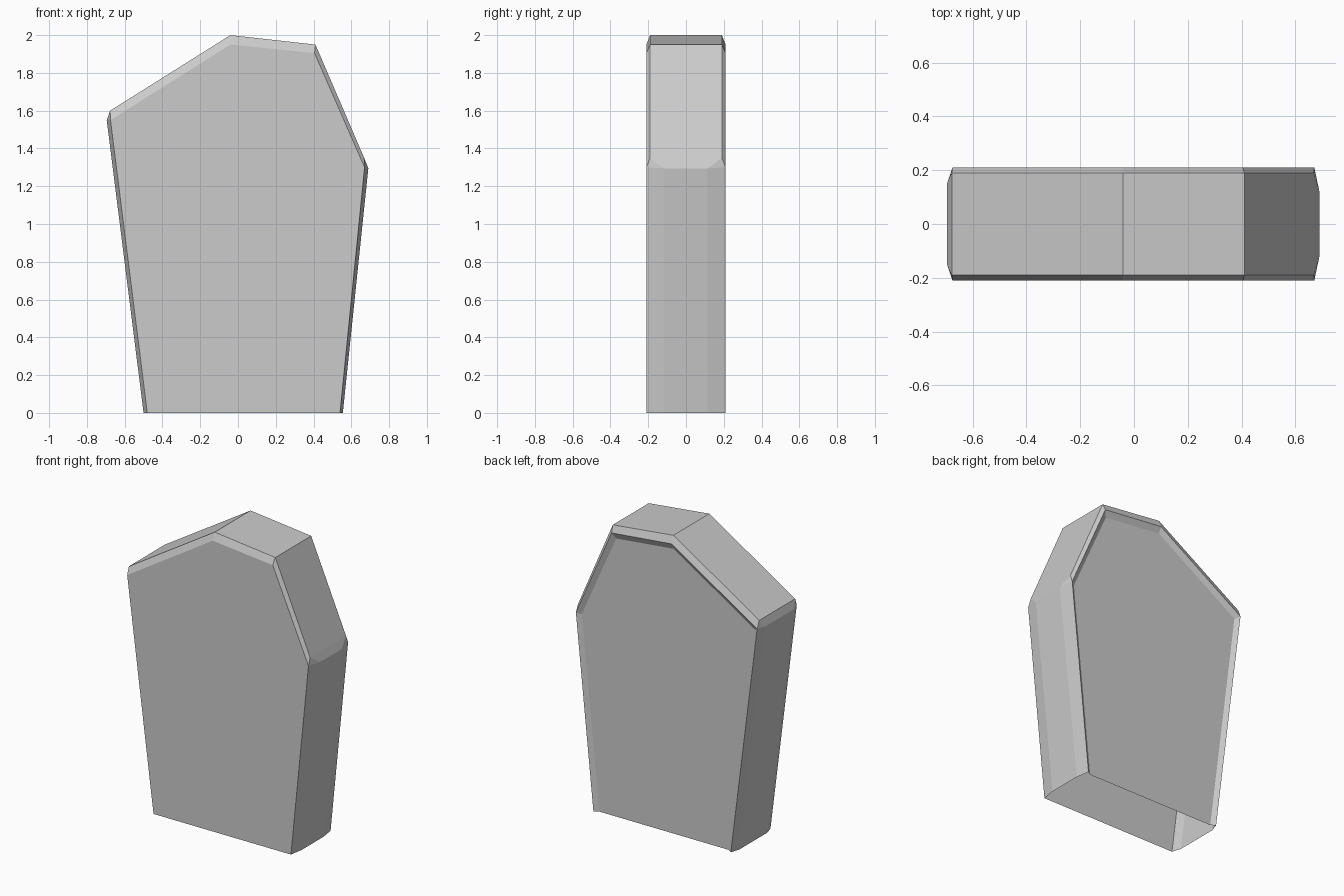
import bpy, bmesh

if "Cube" in bpy.data.objects:
    bpy.data.objects.remove(bpy.data.objects["Cube"])

# Profiles (x, z), running from bottom left over the top to bottom right; the base is open
rim = [(-.48, 0), (-.675, 1.55), (-.675, 1.55), (-.04, 1.95),
       (.405, 1.905), (.67, 1.30), (.67, 1.30), (.54, 0)]
outer = [(-.50, 0), (-.695, 1.55), (-.677, 1.60), (-.04, 2.0),
         (.41, 1.95), (.668, 1.35), (.69, 1.295), (.555, 0)]
outer_y = [.15, .15, .19, .19, .19, .19, .115, .115]
panel = [(-.45, 0), (-.643, 1.53), (-.643, 1.53), (-.04, 1.91),
         (.385, 1.865), (.64, 1.29), (.64, 1.29), (.51, 0)]

bm = bmesh.new()


def ring(profile, depths):
    return [bm.verts.new((x, y, z)) for (x, z), y in zip(profile, depths)]


# Front face, chamfered slab edge, back rim and shallow recessed back panel
rings = [ring(rim, [-.21] * 8),
         ring(outer, [-y for y in outer_y]),
         ring(outer, outer_y),
         ring(rim, [.21] * 8),
         ring(panel, [.19] * 8)]
for a, b in zip(rings, rings[1:]):
    for i in range(7):
        bm.faces.new((a[i], b[i], b[i + 1], a[i + 1]))
bm.faces.new(rings[0])
bm.faces.new(rings[-1][::-1])

# Merge the doubled shoulder points so the corner facets become triangles
bmesh.ops.remove_doubles(bm, verts=bm.verts[:], dist=.0005)
bmesh.ops.recalc_face_normals(bm, faces=bm.faces[:])
front = min(bm.faces, key=lambda f: f.calc_center_median().y)
if front.normal.y > 0:
    bmesh.ops.reverse_faces(bm, faces=bm.faces[:])

mesh = bpy.data.meshes.new("stone_slab")
bm.to_mesh(mesh)
bm.free()
bpy.context.collection.objects.link(bpy.data.objects.new("stone_slab", mesh))
